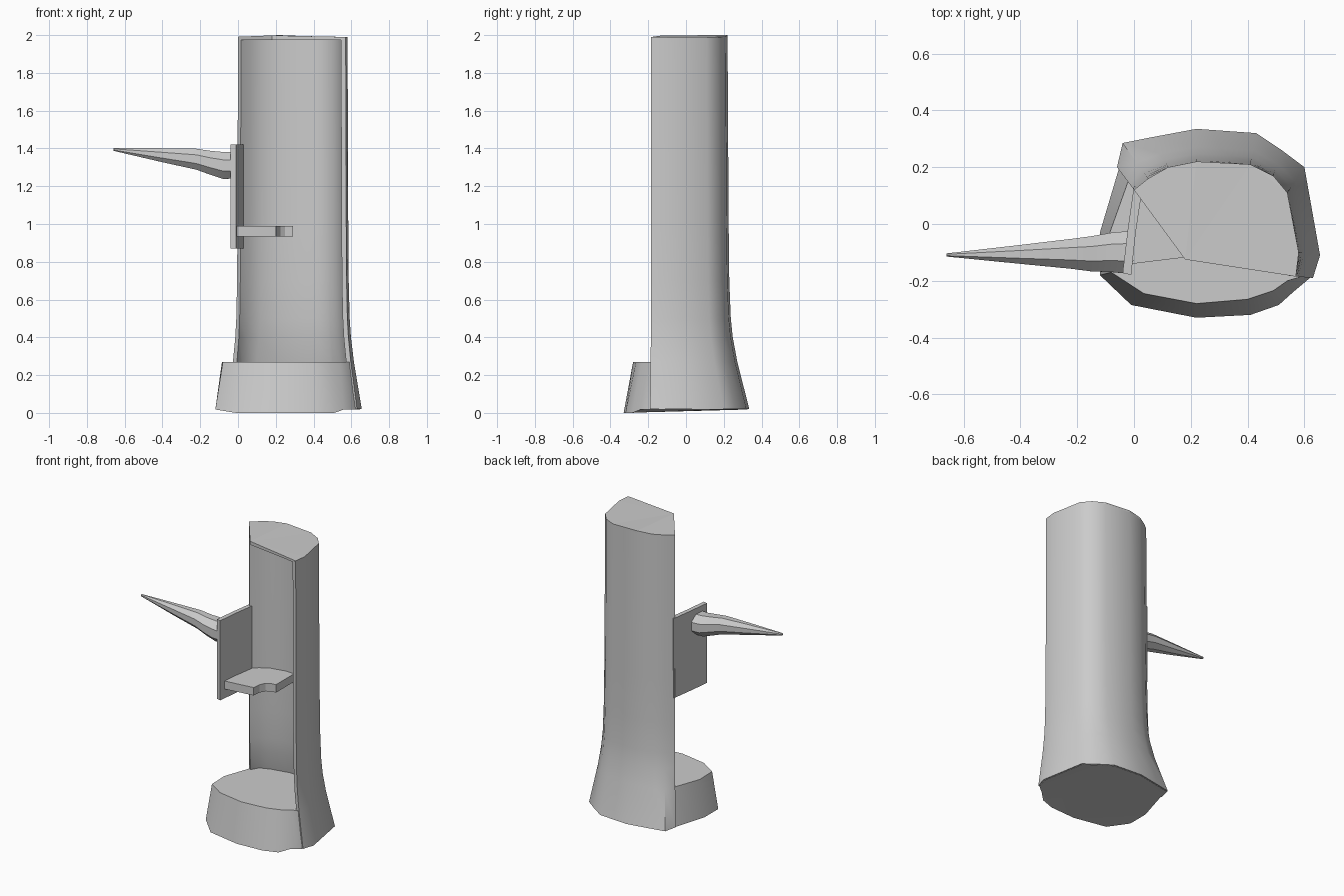
import bpy, bmesh, math
from mathutils import Vector

if "Cube" in bpy.data.objects:
    bpy.data.objects.remove(bpy.data.objects["Cube"])


def finish(name, bm, angle=None):
    bmesh.ops.recalc_face_normals(bm, faces=bm.faces)
    me = bpy.data.meshes.new(name)
    bm.to_mesh(me)
    bm.free()
    ob = bpy.data.objects.new(name, me)
    bpy.context.collection.objects.link(ob)
    if angle:
        bpy.ops.object.select_all(action='DESELECT')
        ob.select_set(True)
        bpy.context.view_layer.objects.active = ob
        bpy.ops.object.shade_smooth_by_angle(angle=math.radians(angle))
    return ob


def loft(name, rings, angle=None):
    """Closed rings joined into a capped solid."""
    bm = bmesh.new()
    vs = [[bm.verts.new(p) for p in r] for r in rings]
    n = len(vs[0])
    for a, b in zip(vs, vs[1:]):
        for i in range(n):
            j = (i + 1) % n
            bm.faces.new((a[i], a[j], b[j], b[i]))
    bm.faces.new(vs[0])
    bm.faces.new(vs[-1])
    # concave end caps are triangulated
    bmesh.ops.triangulate(bm, faces=[f for f in bm.faces if len(f.verts) > 4])
    return finish(name, bm, angle)


def slab(name, pts, z0, z1, angle=None):
    return loft(name, [[(x, y, z) for x, y in pts] for z in (z0, z1)], angle)


def blend(a, b, t):
    return [(p[0] + (q[0] - p[0]) * t, p[1] + (q[1] - p[1]) * t) for p, q in zip(a, b)]


def inset(pts, d):
    """Offset an open clockwise outline inwards."""
    out = []
    for i, p in enumerate(pts):
        a, b = Vector(pts[max(i - 1, 0)]), Vector(pts[min(i + 1, len(pts) - 1)])
        t = (b - a).normalized()
        out.append((p[0] + t.y * d, p[1] - t.x * d))
    return out


# Back outline of the trunk, from the left lip round to the right lip
top = [(0, .12), (.05, .16), (.12, .2), (.22, .22), (.41, .21),
       (.49, .17), (.54, .11), (.58, -.1), (.57, -.185)]
foot = [(-.06, .2), (-.04, .285), (.06, .305), (.22, .335), (.43, .32),
        (.52, .26), (.6, .2), (.655, -.11), (.63, -.19)]

# Hollow flared shell
rings = []
for z, t in ((.02, 1), (.27, .45), (.4, .24), (.5, .15), (.7, .08), (1, .05), (1.985, 0)):
    outer = blend(top, foot, t)
    rings.append([(x, y, z) for x, y in outer + inset(outer, .025)[::-1]])
loft("trunk_shell", rings, 50)

# Solid base with the floor of the hollow on top
front_low = [(.56, -.24), (.51, -.285), (.41, -.32), (.22, -.33),
             (-.01, -.285), (-.12, -.18), (-.12, -.03)]
front_high = [(.54, -.2), (.49, -.235), (.4, -.265), (.22, -.28),
              (.035, -.245), (-.08, -.17), (-.085, -.03)]
low = inset(foot, .008) + front_low
high = inset(blend(top, foot, .45), .008) + front_high
loft("base", [[(x, y, 0 if y < -.25 else .018) for x, y in low],
              [(x, y, .27) for x, y in high]], 50)

# Thin roof, slightly raised at the back
roof = top + [(.18, -.125)]
loft("roof", [[(x, y, 1.975) for x, y in roof],
              [(x, y, 1.99 + max(0, .01 - abs(x - .22) * .04)) for x, y in roof]])

# Side panel standing forward of the left lip
slab("side_panel", [(0, .135), (-.022, -.02), (-.04, -.172),
                    (-.01, -.18), (.006, -.03), (.028, .115)], .87, 1.42, 50)

# Shelf with a bite taken from the corner
slab("shelf", [(-.005, -.14), (.2, -.115), (.205, -.06), (.225, -.02), (.25, -.003),
               (.29, 0), (.29, .2), (.22, .2), (.12, .18), (.05, .14), (.01, .1)], .935, .99)

# Tapered branch spike: x, centre y, centre z, half width, half height
spike = []
for x, cy, cz, ry, rz in ((-.01, -.1, 1.31, .082, .075), (-.08, -.1, 1.31, .075, .077),
                          (-.15, -.105, 1.325, .067, .068), (-.22, -.105, 1.343, .057, .06),
                          (-.4, -.107, 1.364, .036, .04), (-.66, -.109, 1.395, .006, .008)):
    spike.append([(x, cy + ry * math.cos(k * math.pi / 4 + .39),
                   cz + rz * math.sin(k * math.pi / 4 + .39)) for k in range(8)])
loft("branch_spike", spike, 30)
